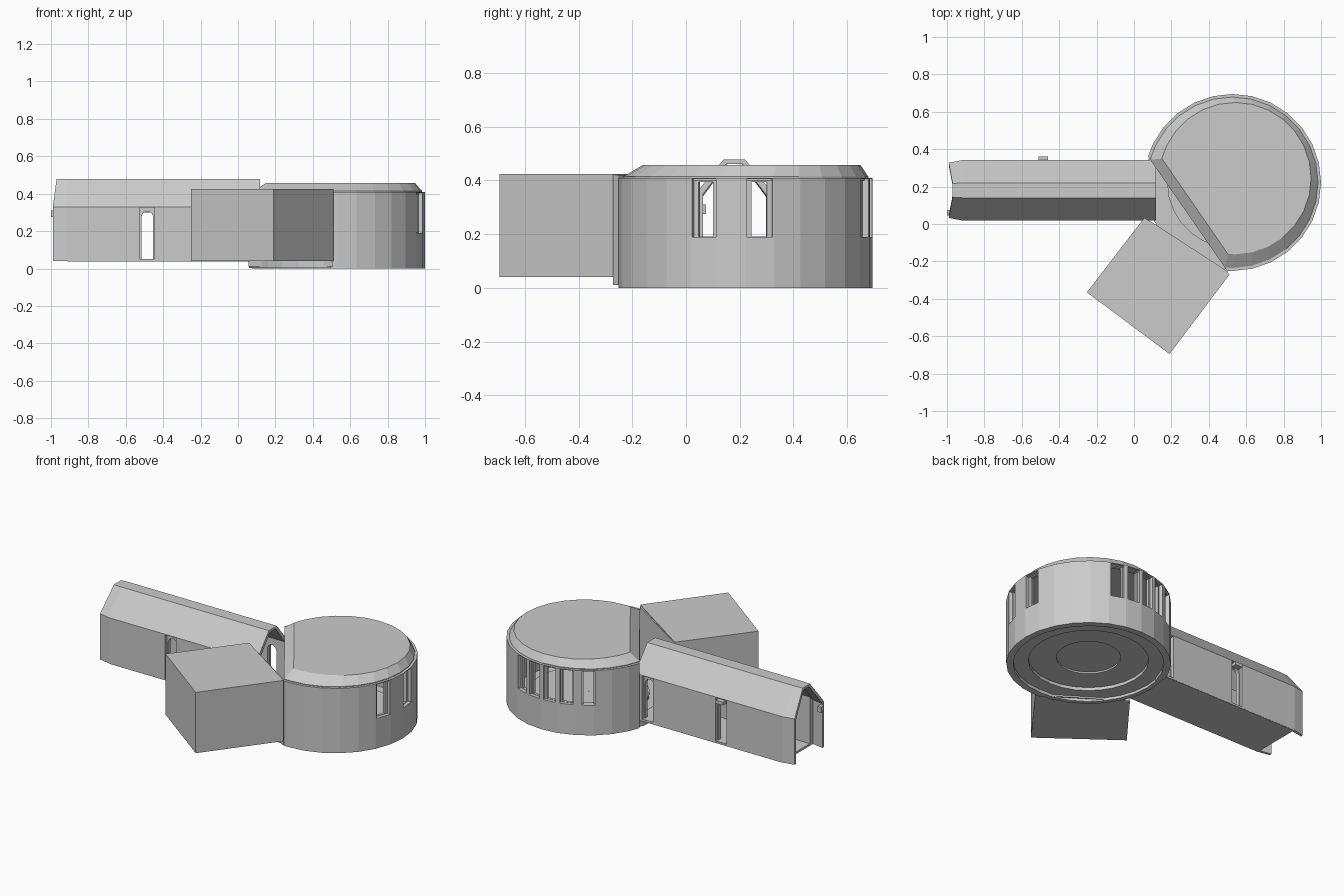
import bpy, bmesh
from math import radians, degrees, acos, cos, sin, pi
from mathutils import Matrix

if "Cube" in bpy.data.objects:
    bpy.data.objects.remove(bpy.data.objects["Cube"])

grey = bpy.data.materials.new("plain_grey")
grey.use_nodes = True
grey.diffuse_color = (0.6, 0.6, 0.6, 1)
grey.node_tree.nodes["Principled BSDF"].inputs["Base Color"].default_value = (0.6, 0.6, 0.6, 1)

CX, CY = 0.527, 0.222      # drum centre
R, CHORD = 0.473, 0.293    # drum radius, distance of the straight cut
CUT_DIR = 214.7            # heading of the straight cut
SIDES = 28                 # facets of the full drum
STEP = 360 / SIDES
FLOOR = 0.04


def loft(name, rings, cap=True, closed=False):
    """Join matching loops of points into a solid."""
    bm = bmesh.new()
    loops = [[bm.verts.new(p) for p in ring] for ring in rings]
    n = len(loops[0])
    pairs = list(zip(loops, loops[1:])) + ([(loops[-1], loops[0])] if closed else [])
    for a, b in pairs:
        for i in range(n):
            j = (i + 1) % n
            bm.faces.new((a[i], a[j], b[j], b[i]))
    if cap:
        bm.faces.new(loops[0])
        bm.faces.new(loops[-1])
    bmesh.ops.recalc_face_normals(bm, faces=bm.faces)
    mesh = bpy.data.meshes.new(name)
    bm.to_mesh(mesh)
    bm.free()
    obj = bpy.data.objects.new(name, mesh)
    mesh.materials.append(grey)
    bpy.context.collection.objects.link(obj)
    return obj


def prism(name, outline, z0, z1):
    return loft(name, [[(x, y, z) for x, y in outline] for z in (z0, z1)])


def box(name, x0, x1, y0, y1, z0, z1):
    return prism(name, [(x0, y0), (x1, y0), (x1, y1), (x0, y1)], z0, z1)


def cut(target, cutters):
    """Subtract the cutters and bake the result."""
    for c in cutters:
        mod = target.modifiers.new("opening", "BOOLEAN")
        mod.operation, mod.solver, mod.object = "DIFFERENCE", "EXACT", c
    bpy.context.view_layer.update()
    done = bpy.data.meshes.new_from_object(
        target.evaluated_get(bpy.context.evaluated_depsgraph_get()))
    target.modifiers.clear()
    target.data = done
    for c in cutters:
        bpy.data.objects.remove(c)


def arc(r, d, z, shift=(0, 0)):
    """Faceted circle of radius r with a straight cut at distance d."""
    half = degrees(acos(d / r))
    start, end = CUT_DIR + half - 360, CUT_DIR - half
    angles = [start] + [k * STEP for k in range(-7, 13)] + [end]
    return [(CX + shift[0] + r * cos(radians(a)), CY + shift[1] + r * sin(radians(a)), z)
            for a in angles]


# Drum wall, open towards the corridor and the annex
T = 0.04
outer, inner = arc(R, CHORD, 0), arc(R - T, CHORD, 0)
wall = prism("drum_wall", [p[:2] for p in outer + inner[::-1]], 0, 0.41)

# Drum windows: a shallow recess with a narrower opening through it
windows = [((k + 0.5) * STEP, 0.095) for k in (-2, 0)]
windows += [((k + 0.5) * STEP, 0.08) for k in (5, 6, 7, 8)] + [(125, 0.075)]
cutters = []
for heading, width in windows:
    for w, x0, z0, z1 in ((width, R - 0.025, 0.19, 0.405), (0.058, R - 0.1, 0.192, 0.395)):
        c = box("window_cutter", x0, R + 0.1, -w / 2, w / 2, z0, z1)
        c.data.transform(Matrix.Translation((CX, CY, 0)) @ Matrix.Rotation(radians(heading), 4, "Z"))
        cutters.append(c)
cut(wall, cutters)

# Drum roof: its flat top sits slightly back from the straight cut
loft("drum_roof", [arc(0.457, CHORD, 0.4), arc(0.457, CHORD, 0.414),
                   arc(0.406, 0.262, 0.457, (0.014, 0.022))])

# Drum floor: a turned disc with a rim below and stepped recesses towards the middle
profile = [(0.002, 0.06), (0.35, 0.06), (0.35, FLOOR), (0.468, FLOOR), (0.468, 0.003),
           (0.44, 0.003), (0.44, 0.02), (0.345, 0.02), (0.345, 0.04), (0.185, 0.04),
           (0.185, 0.05), (0.002, 0.05)]
turns = [2 * pi * i / SIDES for i in range(SIDES)]
loft("drum_floor", [[(CX + r * cos(t), CY + r * sin(t), z) for r, z in profile] for t in turns],
     cap=False, closed=True)

# Annex block and the panel joining it to the drum
prism("annex", [(0.055, 0.033), (-0.252, -0.365), (0.19, -0.695), (0.51, -0.271)], FLOOR, 0.425)
prism("joining_panel", [(0.056, 0.032), (0.115, -0.003), (0.5, -0.253), (0.509, -0.271)], 0.01, 0.42)

# Corridor shell: thick walls and a flat-topped gable roof, with thin cheeks at the far end
MID = 0.18


def station(x, inner_half, pinch=1, lean=0):
    half_out = [(0.162, FLOOR), (0.162, 0.33), (0.04, 0.478)]
    half_in = [(inner_half, FLOOR), (inner_half, 0.345 - (inner_half - 0.12)), (0.03, 0.462)]
    mirror = lambda pts: [(-y, z) for y, z in pts]
    section = mirror(half_out) + half_out[::-1] + half_in + mirror(half_in)[::-1]
    return [(x + (lean if z > 0.4 else 0), MID + y * pinch, z) for y, z in section]


THIN, THICK = 0.145, 0.117
shell = loft("corridor_shell", [station(-0.99, THIN, 0.91, 0.02), station(-0.915, THIN),
                                station(-0.912, THICK), station(0.118, THICK)])
box("corridor_floor", -0.912, 0.117, MID - 0.161, MID + 0.161, FLOOR - 0.002, FLOOR + 0.012)


def arch(x, w, y0, y1):
    """Round-topped door cutter running along y."""
    r, spring = w / 2, 0.305 - w / 2
    pts = [(x - r, 0.05), (x + r, 0.05)]
    pts += [(x + r * cos(pi * i / 8), spring + r * sin(pi * i / 8)) for i in range(9)]
    return loft("door_cutter", [[(px, y, pz) for px, pz in pts] for y in (y0, y1)])


# Corridor doors: a tall recess in the wall face with an arched opening behind
DOOR, SIDE_DOOR, HALF = -0.485, 0.03, 0.038
BACK, FRONT = MID + 0.142, MID - 0.142
recesses = [box("recess_cutter", x - HALF, x + HALF, y0, y1, 0.048, 0.326)
            for x, y0, y1 in ((DOOR, -0.1, FRONT), (DOOR, BACK, 0.5), (SIDE_DOOR, BACK, 0.5))]
cut(shell, recesses + [arch(DOOR, 0.062, -0.1, 0.5), arch(SIDE_DOOR, 0.062, MID, 0.5)])

# Small fittings on the corridor
box("door_lintel", DOOR - 0.025, DOOR + 0.025, 0.32, 0.36, 0.3, 0.32)
box("end_handle", -1.0, -0.975, 0.045, 0.075, 0.275, 0.31)
